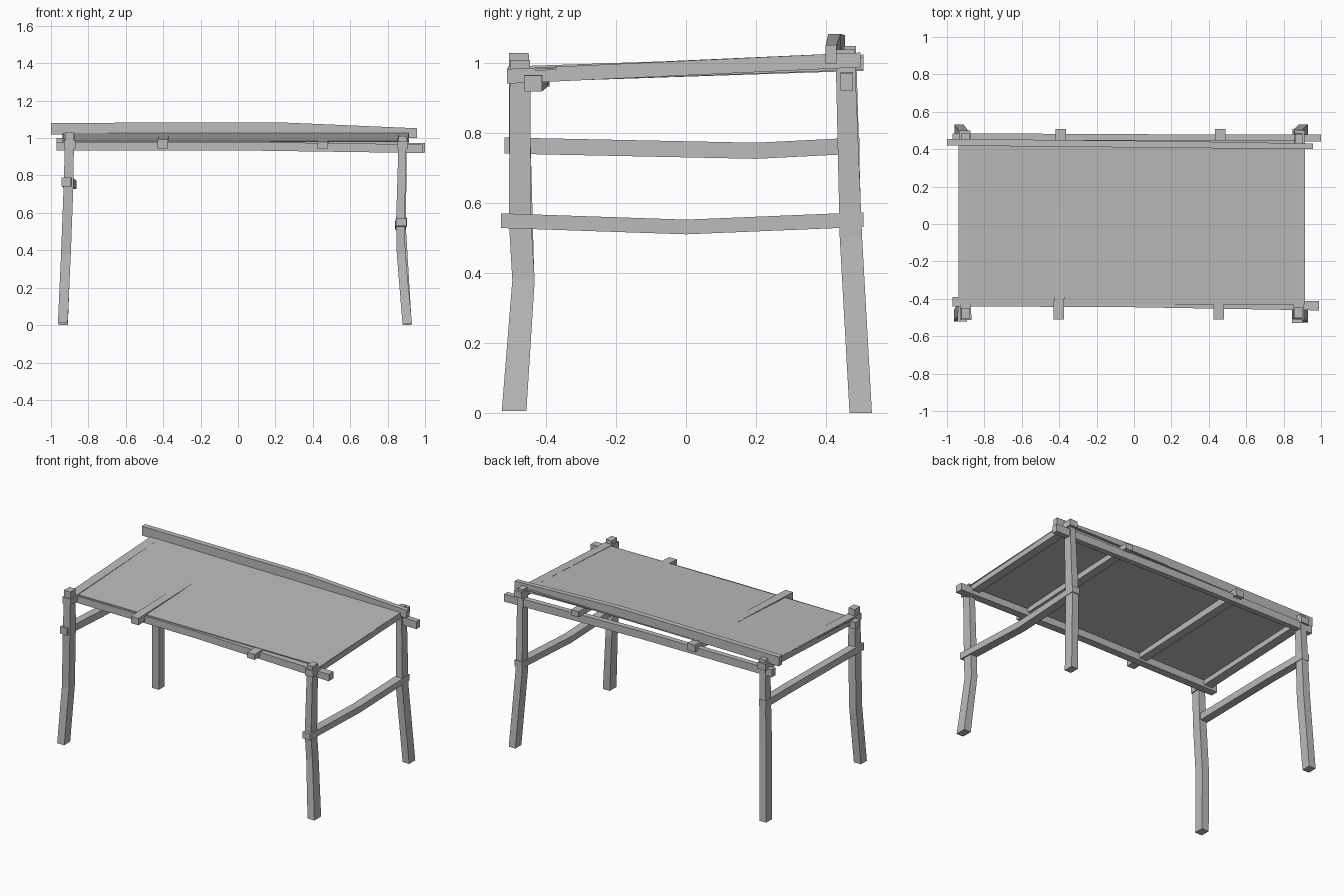
import bpy, bmesh
from mathutils import Vector

cube = bpy.data.objects.get("Cube")
if cube:
    bpy.data.objects.remove(cube, do_unlink=True)

wood = bpy.data.materials.new("weathered_grey")
wood.use_nodes = True
GREY = (0.5, 0.5, 0.5, 1)
wood.diffuse_color = GREY
wood.node_tree.nodes["Principled BSDF"].inputs["Base Color"].default_value = GREY


def bar(name, axis, path, a, b):
    """Loft a rectangular section (a by b) through the points, square to one axis."""
    u, v = [Vector([float(i == k) for i in range(3)]) for k in range(3) if k != axis]
    bm = bmesh.new()
    rings = []
    for p in path:
        k = p[3] if len(p) > 3 else 1
        rings.append([bm.verts.new(Vector(p[:3]) + u * s * a * k / 2 + v * t * b * k / 2)
                      for s, t in ((-1, -1), (1, -1), (1, 1), (-1, 1))])
    for low, high in zip(rings, rings[1:]):
        for i in range(4):
            j = (i + 1) % 4
            bm.faces.new((low[i], low[j], high[j], high[i]))
    bm.faces.new(rings[0])
    bm.faces.new(rings[-1])
    bmesh.ops.recalc_face_normals(bm, faces=bm.faces)
    mesh = bpy.data.meshes.new(name)
    bm.to_mesh(mesh)
    bm.free()
    mesh.materials.append(wood)
    obj = bpy.data.objects.new(name, mesh)
    bpy.context.collection.objects.link(obj)


X, Y, Z = range(3)

# Crooked posts
bar("front_right_leg", Z, [(-.937, -.49, .01), (-.92, -.465, .38), (-.906, -.475, .75), (-.9, -.478, 1.03, .9)], .052, .062)
bar("front_left_leg", Z, [(.905, -.492, .005, 1.1), (.872, -.465, .38), (.868, -.475, .55), (.88, -.475, 1.01, .9)], .046, .064)
bar("back_right_leg", Z, [(-.935, .5, 0), (-.915, .472, .5), (-.9, .46, 1.05, .85)], .05, .062)
bar("back_left_leg", Z, [(.905, .5, 0), (.875, .472, .5), (.88, .455, 1.04, .85)], .048, .064)

# Sagging end stretchers
bar("right_stretcher", Y, [(-.918, -.52, .765), (-.89, .2, .75), (-.91, .497, .765)], .052, .046)
bar("left_stretcher", Y, [(.872, -.53, .55), (.868, 0, .532), (.875, .508, .553)], .056, .042)

# Sloping end rails and cross purlins
bar("right_rail", Y, [(-.9, -.512, .965), (-.905, .5, 1.01)], .06, .042)
bar("left_rail", Y, [(.88, -.512, .963), (.885, .5, 1.01)], .056, .042)
bar("right_purlin", Y, [(-.402, -.51, .968), (-.392, .508, 1.002)], .056, .046)
bar("left_purlin", Y, [(.452, -.51, .962), (.462, .508, 1)], .056, .036)

# Long beams
bar("front_beam", X, [(-.97, -.415, .957), (0, -.42, .957), (.99, -.437, .943)], .05, .046)
bar("back_lower_beam", X, [(-.97, .467, .975), (0, .462, .97), (1, .46, .948)], .036, .05)
bar("back_upper_beam", X, [(-1, .437, 1.05), (.22, .425, 1.053), (.957, .415, 1.026, .85)], .036, .062)

# Thin tabletop sheet
bar("top_sheet", Y, [(-.012, -.43, .982), (-.012, .45, 1.026)], 1.85, .006)
